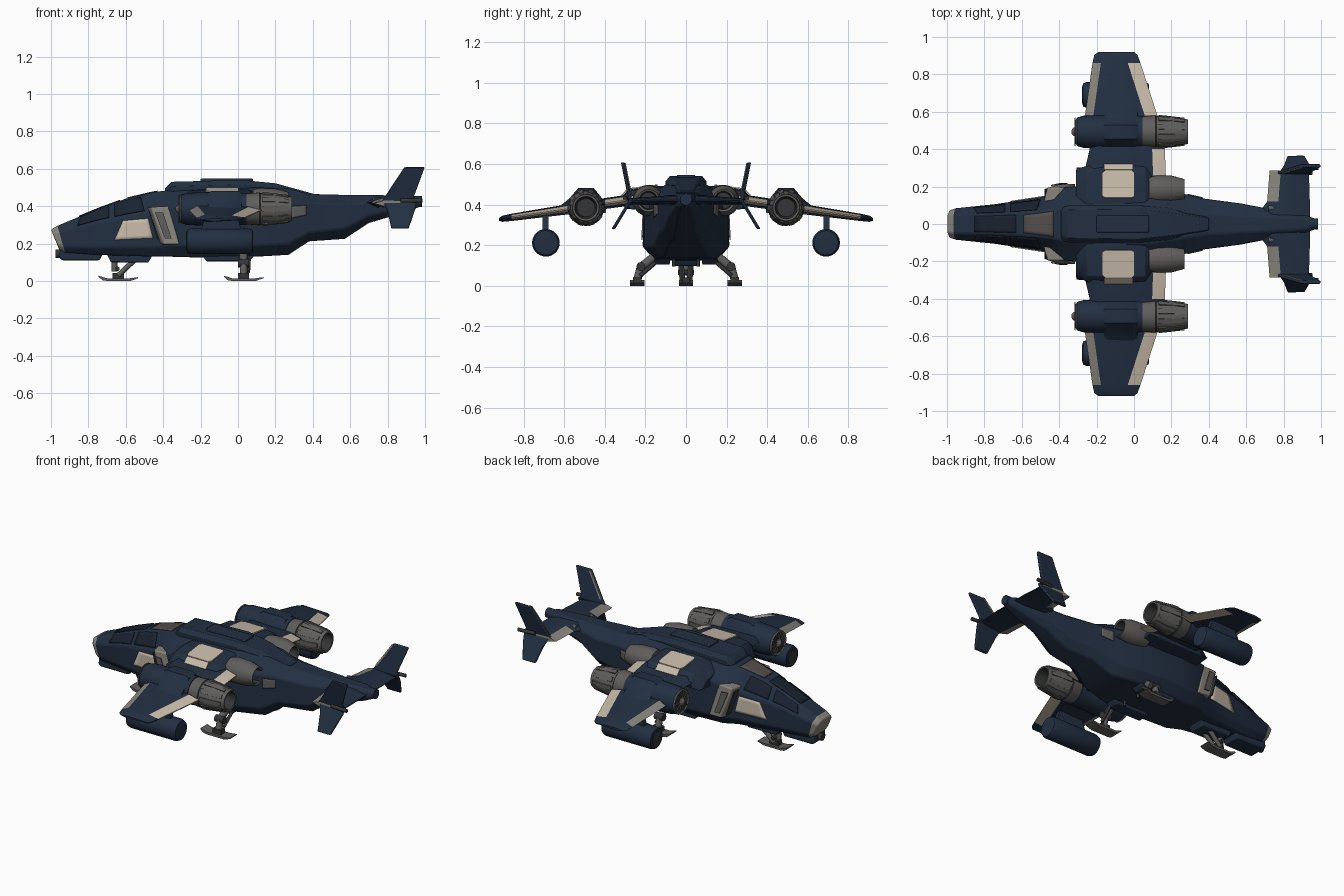
import bpy, bmesh, math
from mathutils import Vector as V

if "Cube" in bpy.data.objects:
    bpy.data.objects.remove(bpy.data.objects["Cube"])

def material(name, c):
    m = bpy.data.materials.new(name)
    m.diffuse_color = (*c, 1)
    m.use_nodes = True
    m.node_tree.nodes["Principled BSDF"].inputs["Base Color"].default_value = m.diffuse_color
    return m

NAVY, GLASS, CREAM, LIGHT, MID, DARK, SMOKE = range(7)
MATS = [material("navy paint", (.016, .028, .053)), material("dark glass", (.010, .016, .028)),
        material("cream panels", (.58, .50, .40)), material("light grey trim", (.24, .225, .20)),
        material("engine grey", (.115, .112, .108)), material("dark metal", (.035, .036, .038)),
        material("smoked glass", (.085, .075, .07))]

def make(name, verts, faces, mats, mirror=False, bevel=0, solid=0):
    """Mesh object from faces; mirror adds the opposite (-y) copy."""
    verts = [V(v) for v in verts]
    if isinstance(mats, int):
        mats = [mats] * len(faces)
    if mirror:
        n = len(verts)
        verts += [V((v.x, -v.y, v.z)) for v in verts]
        faces = faces + [[i + n for i in reversed(f)] for f in faces]
        mats = mats + mats
    used = sorted(set(mats))
    me = bpy.data.meshes.new(name)
    me.from_pydata(verts, [], faces)
    for u in used:
        me.materials.append(MATS[u])
    for p, m in zip(me.polygons, mats):
        p.material_index = used.index(m)
    bm = bmesh.new()
    bm.from_mesh(me)
    bmesh.ops.recalc_face_normals(bm, faces=bm.faces)
    bm.to_mesh(me)
    bm.free()
    ob = bpy.data.objects.new(name, me)
    bpy.context.collection.objects.link(ob)
    if bevel:
        b = ob.modifiers.new("bevel", 'BEVEL')
        b.width, b.segments, b.limit_method = bevel, 2, 'ANGLE'
    if solid:
        s = ob.modifiers.new("solid", 'SOLIDIFY')
        s.thickness, s.offset = solid, 0
    return ob

def loft(name, rings, mat, **kw):
    """Skin closed rings; mat is an index or a rule(segment, side)."""
    n, verts, faces, mats = len(rings[0]), [], [], []
    rule = mat if callable(mat) else (lambda i, k: mat)
    for r in rings:
        verts += r
    for i in range(len(rings) - 1):
        for k in range(n):
            j = (k + 1) % n
            faces.append([i*n + k, i*n + j, (i+1)*n + j, (i+1)*n + k])
            mats.append(rule(i, k))
    faces += [list(range(n)), [(len(rings) - 1)*n + k for k in range(n)]]
    mats += [rule(0, 0), rule(len(rings) - 2, 0)]
    return make(name, verts, faces, mats, **kw)

def prism(name, pts, vec, mat, **kw):
    return loft(name, [[V(p) for p in pts], [V(p) + V(vec) for p in pts]], mat, **kw)

def box(name, x0, x1, y0, y1, z0, z1, mat, **kw):
    return prism(name, [(x0, y0, z0), (x1, y0, z0), (x1, y1, z0), (x0, y1, z0)], (0, 0, z1 - z0), mat, **kw)

def revolve(name, prof, y, z, mat, n=28, **kw):
    """Turn (x, radius) points about an axis along x."""
    ang = [2*math.pi*k/n for k in range(n)]
    return loft(name, [[(x, y + r*math.cos(a), z + r*math.sin(a)) for a in ang] for x, r in prof], mat, **kw)

def rod(name, a, b, r, mat, **kw):
    a, b = V(a), V(b)
    q = (b - a).to_track_quat('Z', 'Y')
    ring = [q @ V((r*math.cos(k*math.pi/6), r*math.sin(k*math.pi/6), 0)) for k in range(12)]
    return loft(name, [[a + p for p in ring], [b + p for p in ring]], mat, **kw)

# Fuselage sections: x top, x bottom, z (bottom, low, high, top), half widths (bottom, middle, top)
SEC = [(-1, -.955, .165, .19, .25, .275, .05, .072, .045),
       (-.965, -.925, .15, .18, .262, .295, .06, .084, .05),
       (-.75, -.75, .14, .18, .31, .385, .07, .105, .055),
       (-.6, -.6, .135, .18, .335, .44, .09, .1275, .062),
       (-.45, -.45, .13, .18, .36, .475, .11, .15, .075),
       (-.37, -.37, .13, .19, .40, .485, .15, .195, .09),
       (-.2, -.2, .125, .19, .42, .49, .15, .212, .1),
       (.1, .1, .13, .19, .42, .50, .15, .205, .1),
       (.27, .27, .14, .2, .42, .495, .11, .16, .075),
       (.38, .38, .212, .26, .42, .465, .08, .135, .055),
       (.57, .57, .225, .28, .41, .46, .06, .11, .045),
       (.70, .70, .31, .35, .42, .46, .045, .085, .04),
       (.92, .92, .375, .40, .435, .455, .03, .045, .028),
       (.98, .98, .40, .41, .43, .44, .015, .025, .015)]

def ring(s):
    xt, xb, zb, z1, z2, zt, wb, w, wt = s
    half = [(wb, zb), (w, z1), (w, z2), (wt, zt)]
    pts = half + [(-y, z) for y, z in reversed(half)]
    return [V((xb + (xt - xb)*(z - zb)/(zt - zb), y, z)) for y, z in pts]

loft("fuselage", [ring(s) for s in SEC], lambda i, k: LIGHT if i == 0 else NAVY, bevel=.008)

def hull(x, k, t):
    i = max(j for j in range(len(SEC) - 1) if SEC[j][0] <= x or j == 0)
    f = (x - SEC[i][0])/(SEC[i+1][0] - SEC[i][0])
    a, b = ring(SEC[i]), ring(SEC[i+1])
    return a[k].lerp(a[k+1], t).lerp(b[k].lerp(b[k+1], t), f)

def pane(name, k, c, mat, mirror=True, n=6, lift=.002):
    """Thin plate on hull side k; c = four (x, t) corners in order."""
    c = [V(p) for p in c]
    verts, faces = [], []
    for i in range(n + 1):
        for j in range(n + 1):
            p = c[0].lerp(c[1], i/n).lerp(c[3].lerp(c[2], i/n), j/n)
            P = hull(p.x, k, p.y)
            nr = (hull(p.x + .001, k, p.y) - P).cross(hull(p.x, k, p.y + .01) - P).normalized()
            if nr.dot(V((0, P.y, P.z - .28))) < 0:
                nr = -nr
            verts.append(P + nr*lift)
    for i in range(n):
        for j in range(n):
            a = i*(n + 1) + j
            faces.append([a, a + 1, a + n + 2, a + n + 1])
    make(name, verts, faces, mat, mirror, solid=.006)

# Cockpit glass and hull panels
pane("side_window", 1, [(-.66, .27), (-.455, .27), (-.48, .88), (-.615, .93)], CREAM)
pane("front_canopy_side", 2, [(-.86, .2), (-.69, .2), (-.69, .9), (-.84, .9)], GLASS)
pane("rear_canopy_side", 2, [(-.66, .2), (-.5, .2), (-.52, .9), (-.66, .9)], GLASS)
pane("front_canopy_roof", 3, [(-.85, .1), (-.63, .1), (-.63, .9), (-.85, .9)], GLASS, False)
pane("rear_canopy_roof", 3, [(-.59, .12), (-.43, .06), (-.43, .94), (-.59, .88)], SMOKE, False)
pane("rear_vent", 1, [(.285, .6), (.365, .6), (.365, .9), (.285, .9)], MID)

# Dorsal spine
loft("dorsal_spine", [[(x, s*w, z) for s, w, z in ((1, wb, .44), (1, wb, zt - .025), (1, wt, zt), (-1, wt, zt), (-1, wb, zt - .025), (-1, wb, .44))]
     for x, wb, wt, zt in ((-.39, .085, .06, .495), (-.355, .1, .075, .53), (.02, .1, .08, .54), (.2, .085, .06, .522), (.4, .05, .03, .467))], NAVY, bevel=.006)
box("spine_hatch", -.2, .08, -.045, .045, .53, .547, NAVY, bevel=.005)

# Side air intakes with dark mouths
prism("intake_frame", [(-.485, .12, .395), (-.39, .12, .40), (-.33, .14, .195), (-.42, .14, .195)], (.02, .075, 0), LIGHT, mirror=True, bevel=.008)
prism("intake_mouth", [(-.472, .145, .375), (-.472, .187, .375), (-.425, .202, .22), (-.425, .16, .22)], (-.006, 0, -.002), DARK, mirror=True)
prism("intake_inset", [(-.443, .203, .365), (-.40, .208, .365), (-.355, .214, .225), (-.39, .214, .225)], (0, .006, 0), MID, mirror=True)

# Shoulder fairings, cream top hatches and inner exhausts
loft("shoulder_fairing", [[(x, .08, .36), (x, .30, .38), (x, .32 - d, .435 - d), (x, .285 - d, .472 - d), (x, .14, .492 - d), (x, .08, .49 - d)]
     for x, d in ((-.31, .05), (-.25, .008), (-.1, 0), (.06, .004), (.13, .05))], NAVY, mirror=True, bevel=.006)
prism("top_hatch", [(-.17, .15, .491), (-.155, .14, .492), (-.01, .14, .492), (.003, .15, .491), (.003, .272, .475), (-.01, .287, .472), (-.155, .287, .472), (-.17, .272, .475)],
      (0, .001, .007), CREAM, mirror=True)
prism("hatch_lip", [(-.16, .288, .472), (-.005, .288, .472), (-.005, .318, .44), (-.16, .318, .44)], (0, .004, .004), CREAM, mirror=True)
revolve("inner_exhaust", [(.08, .07), (.12, .077), (.2, .074), (.27, .055), (.265, .045), (.2, .04)], .185, .42,
        lambda i, k: DARK if i > 3 else MID, mirror=True)

# Wings and tailplane: stations (y, leading x, trailing x, z, half thickness)
def wing(name, stations, le, te, rule):
    rings = [[(a, y, z), (a + le, y, z + t), (b - te, y, z + t*.75), (b, y, z + .003), (b, y, z - .003),
              (b - te, y, z - t*.6), (a + le, y, z - t)] for y, a, b, z, t in stations]
    return loft(name, rings, rule, mirror=True)

def wing_rule(i, k):
    if i in (1, 3) and k in (2, 3, 4):
        return CREAM
    return LIGHT if i == 3 and k in (0, 6) else NAVY
wing("wing", [(.12, -.29, .17, .43, .03), (.26, -.27, .17, .425, .028), (.40, -.237, .165, .405, .027),
              (.58, -.262, .125, .377, .025), (.86, -.222, .035, .337, .018), (.905, -.212, .018, .33, .015), (.92, -.19, .0, .327, .007)],
     .045, .068, wing_rule)
wing("tailplane", [(0, .66, .94, .42, .03), (.09, .69, .94, .42, .026), (.12, .712, .94, .42, .022), (.285, .725, .935, .415, .016)],
     .06, .06, lambda i, k: LIGHT if i == 2 and k in (0, 6) else NAVY)

# Tail fins, splayed above and below the tailplane
up = lambda x, z: (x, .265 + (z - .42)*.2, z)
dn = lambda x, z: (x, .265 + (.42 - z)*.6, z)
prism("upper_fin", [up(.765, .42), up(.79, .455), up(.89, .608), up(.998, .608), up(.94, .45), up(.955, .41)], (0, .018, 0), NAVY, mirror=True, bevel=.005)
prism("lower_fin", [dn(.775, .43), dn(.955, .43), dn(.95, .39), dn(.912, .28), dn(.82, .28), dn(.80, .37)], (0, .018, 0), NAVY, mirror=True, bevel=.005)
prism("fin_leading_trim", [up(.79, .458), up(.887, .605), up(.90, .605), up(.803, .455)], (0, -.005, 0), LIGHT, mirror=True)
rod("fin_actuator", (.87, .29, .43), (.985, .30, .43), .011, DARK, mirror=True)
rod("tail_tip", (.9, 0, .425), (.985, 0, .425), .03, NAVY)
rod("tail_light", (.72, .085, .43), (.75, .085, .43), .014, MID, mirror=True)

# Outer engine nacelles
Y, Z = .493, .385
revolve("nacelle_cowl", [(-.31, .066), (-.305, .076), (-.27, .086), (-.15, .09), (.045, .086)], Y, Z,
        lambda i, k: LIGHT if i < 1 else NAVY, mirror=True)
revolve("intake_ring", [(-.312, .079), (-.318, .074), (-.312, .064), (-.309, .064)], Y, Z, MID, mirror=True)
revolve("fan_disc", [(-.313, .064), (-.311, .064)], Y, Z, DARK, mirror=True)
revolve("fan_spinner", [(-.335, .008), (-.325, .02), (-.31, .03)], Y, Z, MID, mirror=True)
for k in range(10):
    a = k*math.pi/5
    c, s = math.cos(a), math.sin(a)
    rod("fan_blade", (-.315, Y + .025*c, Z + .025*s), (-.315, Y + .064*c, Z + .064*s), .004, MID, mirror=True)
    # raised petals on the exhaust
    p = lambda x, r, w: (x, Y + r*c - w*s, Z + r*s + w*c)
    prism("exhaust_petal", [p(.13, .084, -.015), p(.13, .084, .015), p(.27, .068, .011), p(.27, .068, -.011)], (0, .007*c, .007*s), MID, mirror=True)
revolve("nacelle_exhaust", [(.04, .08), (.05, .083), (.115, .088), (.12, .084), (.2, .083), (.29, .065), (.288, .055), (.2, .045)], Y, Z,
        lambda i, k: DARK if i > 5 or i == 2 else MID, mirror=True)
loft("nacelle_saddle", [[(x, .395, .38), (x, .42, .44 - d), (x, .455, .482 - d), (x, .53, .482 - d), (x, .575, .43 - d), (x, .63, .385 - d), (x, .63, .35), (x, .395, .36)]
     for x, d in ((-.16, .012), (-.14, 0), (-.0, 0), (.02, .012))], NAVY, mirror=True)

# Drop tanks on pylons
revolve("drop_tank", [(-.275, .05), (-.272, .062), (-.255, .068), (.06, .068), (.078, .06), (.08, .05)], .69, .212, NAVY, mirror=True)
revolve("tank_face", [(-.279, .046), (-.274, .046)], .69, .212, DARK, mirror=True)
prism("tank_pylon", [(-.2, .677, .27), (.02, .677, .27), (-.01, .677, .36), (-.17, .677, .36)], (0, .03, 0), NAVY, mirror=True)

# Chin and belly housings
prism("chin_housing", [(-.955, -.06, .125), (-.94, -.06, .11), (-.74, -.06, .11), (-.72, -.06, .15), (-.95, -.06, .18)], (0, .12, 0), NAVY, bevel=.008)
rod("chin_sensor", (-.95, 0, .145), (-.975, 0, .145), .022, DARK)
prism("front_gear_bay", [(-.70, -.055, .14), (-.68, -.055, .1), (-.48, -.055, .098), (-.455, -.055, .14)], (0, .11, 0), NAVY, bevel=.005)
prism("belly_pod", [(-.19, .08, .14), (-.17, .08, .105), (.06, .08, .105), (.1, .08, .15)], (0, .075, 0), NAVY, mirror=True, bevel=.005)
rod("belly_antenna", (.02, .06, .13), (.02, .06, .095), .008, DARK, mirror=True)

# Landing gear: upturned skids with jointed legs
def gear(tag, x, y, mirror):
    prism(tag + "_skid", [(x - .105, y - .035, .022), (x - .085, y - .035, .004), (x - .06, y - .035, 0), (x + .065, y - .035, 0), (x + .105, y - .035, .014),
                          (x + .105, y - .035, .02), (x + .06, y - .035, .014), (x - .06, y - .035, .014), (x - .105, y - .035, .028)], (0, .07, 0), MID, mirror=mirror)
    box(tag + "_ankle", x - .03, x + .03, y - .02, y + .02, .012, .042, DARK, mirror=mirror)
gear("front", -.64, 0, False)
for s in (-1, 1):
    rod("front_leg", (-.64, .018*s, .03), (-.55, .025*s, .115), .014, MID)
rod("front_strut", (-.66, 0, .05), (-.66, 0, .11), .016, MID)
rod("front_axle", (-.645, -.04, .065), (-.645, .04, .065), .012, DARK)
gear("rear", .03, .24, True)
rod("rear_lower_leg", (.03, .24, .03), (.03, .222, .095), .02, MID, mirror=True)
rod("rear_upper_leg", (.03, .228, .085), (.03, .13, .165), .022, MID, mirror=True)
rod("rear_brace", (.055, .225, .05), (.06, .12, .14), .01, DARK, mirror=True)
rod("rear_knee", (-.0, .222, .095), (.06, .222, .095), .022, DARK, mirror=True)

# Smooth shading with hard edges kept
bpy.ops.object.select_all(action='SELECT')
bpy.context.view_layer.objects.active = bpy.data.objects["fuselage"]
bpy.ops.object.shade_smooth_by_angle(angle=math.radians(32))
